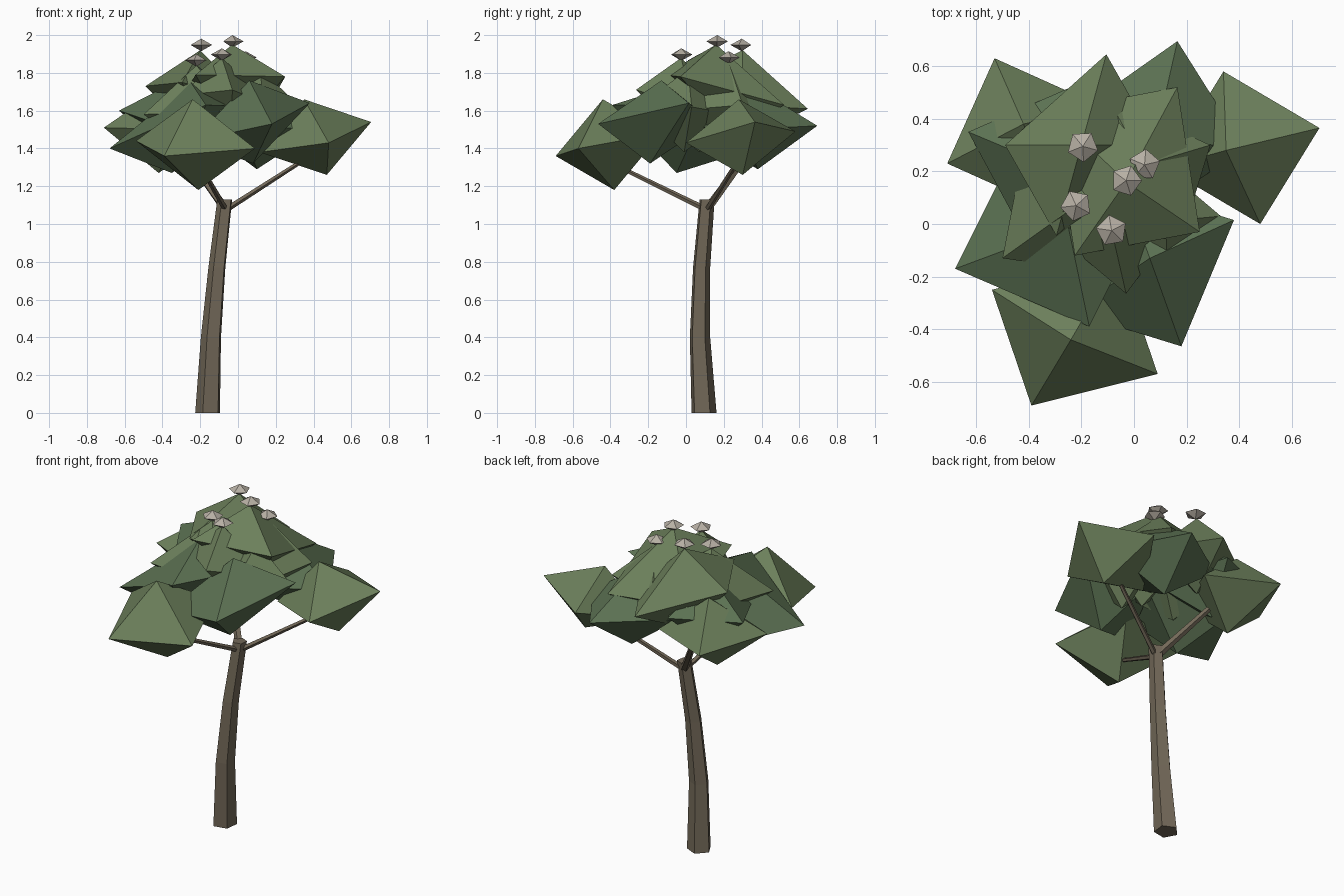
import bpy, bmesh, math
from mathutils import Vector

if "Cube" in bpy.data.objects:
    bpy.data.objects.remove(bpy.data.objects["Cube"])


def material(name, rgb):
    m = bpy.data.materials.new(name)
    m.diffuse_color = (*rgb, 1)
    m.use_nodes = True
    m.node_tree.nodes["Principled BSDF"].inputs["Base Color"].default_value = m.diffuse_color
    return m


BARK = material("bark", (0.17, 0.14, 0.098))
LEAF = material("leaf", (0.15, 0.215, 0.105))
DARK_LEAF = material("dark_leaf", (0.105, 0.165, 0.085))
PETAL = material("petal", (0.47, 0.43, 0.37))


def add_object(name, verts, faces, mat):
    mesh = bpy.data.meshes.new(name)
    mesh.from_pydata(verts, [], faces)
    bm = bmesh.new()
    bm.from_mesh(mesh)
    bmesh.ops.recalc_face_normals(bm, faces=bm.faces)
    bm.to_mesh(mesh)
    bm.free()
    mesh.materials.append(mat)
    ob = bpy.data.objects.new(name, mesh)
    bpy.context.collection.objects.link(ob)
    return ob


def tube(name, path, radii, sides, axis, turn=0.0):
    """Tapered low-poly tube whose rings all face the given axis."""
    q = Vector((0, 0, 1)).rotation_difference(Vector(axis))
    verts, faces = [], []
    for p, r in zip(path, radii):
        for i in range(sides):
            a = math.tau * i / sides + math.radians(turn)
            verts.append(Vector(p) + q @ Vector((r * math.cos(a), r * math.sin(a), 0)))
    n = len(path)
    for k in range(n - 1):
        for i in range(sides):
            j = (i + 1) % sides
            faces.append((k * sides + i, k * sides + j, (k + 1) * sides + j, (k + 1) * sides + i))
    faces.append(tuple(range(sides)))
    faces.append(tuple((n - 1) * sides + i for i in range(sides)))
    add_object(name, verts, faces, BARK)


def bipyramid(name, ring, top, bottom, mat):
    n = len(ring)
    faces = []
    for i in range(n):
        j = (i + 1) % n
        faces += [(i, j, n), (j, i, n + 1)]
    add_object(name, list(ring) + [top, bottom], faces, mat)


def clump(name, centre, top, a, b, mat):
    """Leaf octahedron: the other three corners mirror through the centre."""
    c, t, a, b = map(Vector, (centre, top, a, b))
    bipyramid(name, [a, b, 2 * c - a, 2 * c - b], t, 2 * c - t, mat)


# Trunk
tube("trunk",
     [(-0.157, 0.093, 0), (-0.14, 0.072, 0.4), (-0.109, 0.081, 0.77), (-0.068, 0.11, 1.13)],
     [0.07, 0.057, 0.048, 0.042], 5, (0, 0, 1), 29)

# Branches
fork = Vector((-0.065, 0.11, 1.075))
for name, end, r in [("front_branch", (-0.2, -0.37, 1.31), 0.016),
                     ("right_branch", (0.38, 0.29, 1.36), 0.016),
                     ("back_branch", (-0.27, 0.32, 1.36), 0.024)]:
    end = Vector(end)
    tube(name, [fork, end], [r, r * 0.7], 5, end - fork)

# Lower ring of leaf clumps
lower = [
    ("front", (-0.225, -0.41, 1.42), (-0.24, -0.44, 1.66), (-0.39, -0.69, 1.36), (0.09, -0.57, 1.4), LEAF),
    ("right", (0.41, 0.29, 1.46), (0.35, 0.28, 1.66), (0.48, 0.0, 1.43), (0.705, 0.365, 1.54), LEAF),
    ("front_right", (0.07, -0.16, 1.54), (0.06, -0.13, 1.76), (0.18, -0.465, 1.53), (0.38, 0.015, 1.64), DARK_LEAF),
    ("left", (-0.3, -0.03, 1.51), (-0.25, -0.01, 1.75), (-0.68, -0.17, 1.4), (-0.17, -0.39, 1.63), DARK_LEAF),
    ("back_left", (-0.42, 0.34, 1.49), (-0.42, 0.38, 1.71), (-0.71, 0.23, 1.51), (-0.53, 0.63, 1.48), LEAF),
    ("back", (0.09, 0.35, 1.52), (0.08, 0.32, 1.75), (0.165, 0.695, 1.52), (0.42, 0.29, 1.5), DARK_LEAF),
]
for name, c, t, a, b, mat in lower:
    clump(name + "_leaf_clump", c, t, a, b, mat)

# Upper leaf clumps
upper = [
    ("crown", (-0.03, 0.2, 1.71), (-0.03, 0.16, 1.95), (0.25, -0.03, 1.78), (0.165, 0.52, 1.63), LEAF),
    ("crown_back", (-0.2, 0.3, 1.68), (-0.2, 0.3, 1.92), (-0.105, 0.645, 1.61), (-0.49, 0.3, 1.73), LEAF),
    ("crown_left", (-0.22, 0.07, 1.61), (-0.22, 0.07, 1.84), (-0.5, -0.13, 1.58), (-0.03, -0.2, 1.6), LEAF),
    ("crown_front", (-0.06, 0.0, 1.65), (-0.085, -0.025, 1.88), (-0.03, -0.265, 1.71), (0.19, 0.03, 1.62), LEAF),
    ("crown_right", (0.04, 0.21, 1.63), (0.04, 0.225, 1.86), (0.18, -0.06, 1.6), (0.29, 0.3, 1.63), LEAF),
    ("inner_left", (-0.33, 0.24, 1.56), (-0.32, 0.22, 1.76), (-0.63, 0.35, 1.6), (-0.42, -0.04, 1.53), DARK_LEAF),
    ("inner_right", (0.1, 0.0, 1.6), (0.12, 0.01, 1.82), (0.13, -0.25, 1.62), (0.33, 0.03, 1.62), LEAF),
]
for name, c, t, a, b, mat in upper:
    clump(name + "_leaf_clump", c, t, a, b, mat)

# Small blossoms above the crown tips
for k, (x, y, z) in enumerate([(-0.03, 0.165, 1.967), (-0.195, 0.295, 1.948), (-0.22, 0.07, 1.867),
                               (-0.085, -0.025, 1.897), (0.04, 0.225, 1.882)]):
    ring = [Vector((x + 0.06 * math.cos(k + math.tau * i / 5),
                    y + 0.06 * math.sin(k + math.tau * i / 5), z)) for i in range(5)]
    bipyramid(f"blossom_{k + 1}", ring, Vector((x, y, z + 0.033)), Vector((x, y, z - 0.033)), PETAL)
